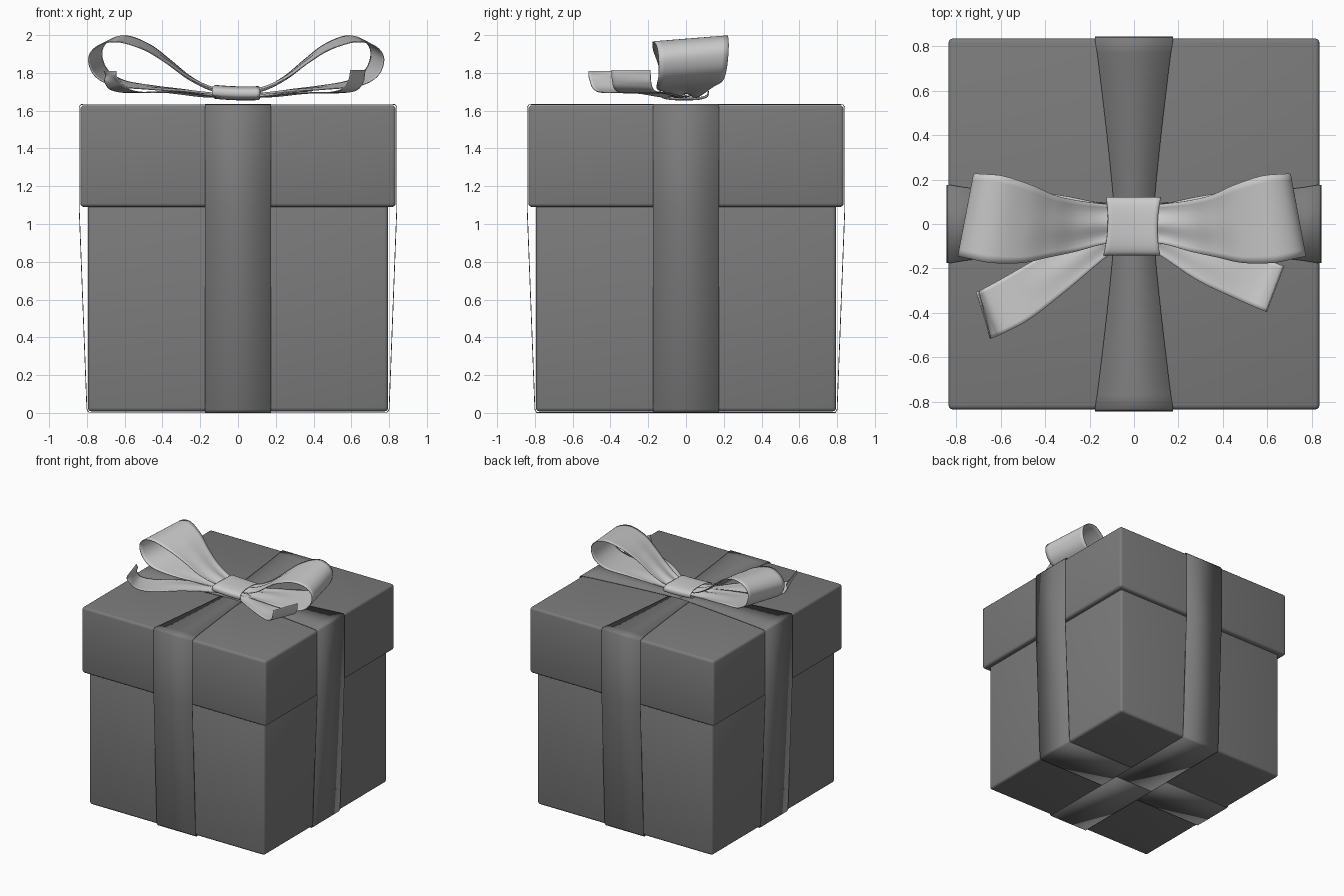
import bpy, bmesh, math
from mathutils import Vector

cube = bpy.data.objects.get("Cube")
if cube:
    bpy.data.objects.remove(cube, do_unlink=True)


def material(name, value):
    m = bpy.data.materials.new(name)
    m.use_nodes = True
    m.diffuse_color = (value, value, value, 1)
    m.node_tree.nodes["Principled BSDF"].inputs["Base Color"].default_value = (value, value, value, 1)
    return m


dark = material("dark grey", 0.2)
light = material("light grey", 0.6)


def finish(bm, name, mat):
    bmesh.ops.recalc_face_normals(bm, faces=bm.faces)
    mesh = bpy.data.meshes.new(name)
    bm.to_mesh(mesh)
    bm.free()
    mesh.materials.append(mat)
    ob = bpy.data.objects.new(name, mesh)
    bpy.context.collection.objects.link(ob)
    bpy.ops.object.select_all(action='DESELECT')
    ob.select_set(True)
    bpy.context.view_layer.objects.active = ob
    bpy.ops.object.shade_smooth_by_angle(angle=math.radians(40))
    return ob


def rounded_box(name, half, bottom, top):
    bm = bmesh.new()
    bmesh.ops.create_cube(bm, size=2)
    for v in bm.verts:
        v.co = (v.co.x * half, v.co.y * half, top if v.co.z > 0 else bottom)
    bmesh.ops.bevel(bm, geom=bm.edges[:], offset=0.02, segments=3, profile=0.5, affect='EDGES')
    return finish(bm, name, dark)


def sheet(name, rows, mat, thickness, closed=False):
    """Thin cloth through rows of points."""
    bm = bmesh.new()
    grid = [[bm.verts.new(p) for p in row] for row in rows]
    pairs = list(zip(grid, grid[1:]))
    if closed:
        pairs.append((grid[-1], grid[0]))
    for a, b in pairs:
        for i in range(len(a) - 1):
            bm.faces.new((a[i], a[i + 1], b[i + 1], b[i]))
    ob = finish(bm, name, mat)
    solid = ob.modifiers.new("thickness", 'SOLIDIFY')
    solid.thickness = thickness
    solid.offset = 0
    return ob


def smooth_path(points, steps=8):
    """Catmull-Rom interpolation of tuples."""
    p = [Vector(q) for q in points]
    p = [p[0] * 2 - p[1]] + p + [p[-1] * 2 - p[-2]]
    out = []
    for a, b, c, d in zip(p, p[1:], p[2:], p[3:]):
        for i in range(steps):
            t = i / steps
            out.append(0.5 * (2 * b + (c - a) * t + (2 * a - 5 * b + 4 * c - d) * t ** 2
                              + (3 * b - a - 3 * c + d) * t ** 3))
    return out + [p[-2]]


ACROSS = [i / 6 - 1 for i in range(13)]

# Box and lid
rounded_box("box_body", 0.795, 0.008, 1.12)
rounded_box("box_lid", 0.835, 1.09, 1.628)

# Flat ribbons over the lid, down the sides and under the box
half_path = [(0.84 * i / 12, 1.634) for i in range(12)]
half_path += [(0.83, 1.633), (0.841, 1.62), (0.841, 1.09), (0.80, 0.02), (0.79, 0.003), (0, 0.003)]
for k in range(4):
    rows = []
    for i, (r, z) in enumerate(half_path):
        w = 0.085 + 0.09 * (r / 0.84) ** 1.2 if i < 12 else 0.176
        c, s = round(math.cos(k * math.pi / 2)), round(math.sin(k * math.pi / 2))
        rows.append([(r * c - w * e * s, r * s + w * e * c, z - 0.001 * (k % 2)) for e in (-1, 1)])
    sheet("box_ribbon_" + ("left", "back", "right", "front")[k], rows, dark, 0.004)

# Bow loops: x, z, half width, y centre
loop = [(0.02, 1.705, 0.08, 0), (0.13, 1.715, 0.09, 0), (0.25, 1.775, 0.115, -0.01),
        (0.36, 1.86, 0.14, -0.01), (0.47, 1.935, 0.175, 0), (0.60, 1.978, 0.195, 0.02),
        (0.70, 1.955, 0.19, 0.035), (0.745, 1.89, 0.185, 0.04), (0.715, 1.80, 0.18, 0.035),
        (0.62, 1.745, 0.175, 0.02), (0.45, 1.722, 0.15, 0), (0.28, 1.705, 0.12, 0),
        (0.13, 1.685, 0.09, 0), (0.02, 1.68, 0.08, 0)]
for side, scale in (("left", 1.0), ("right", -1.025)):
    rows = []
    for x, z, w, yc in smooth_path(loop):
        gather = 0.012 * max(0, 1 - x / 0.5)
        rows.append([(scale * x * (1 - 0.25 * (yc + w * e)), yc + w * e,
                      z + 0.13 * x * (yc + w * e) + gather * math.cos(e * 5)) for e in ACROSS])
    sheet("bow_loop_" + side, rows, light, 0.005)

# Bow tails: x, y, z, half width
tails = {
    "left": [(0.03, -0.03, 1.685, 0.06), (0.15, -0.08, 1.68, 0.07), (0.33, -0.17, 1.695, 0.095),
             (0.50, -0.235, 1.695, 0.11), (0.585, -0.272, 1.71, 0.11), (0.622, -0.287, 1.75, 0.11),
             (0.635, -0.292, 1.815, 0.11)],
    "right": [(-0.03, -0.03, 1.685, 0.06), (-0.15, -0.08, 1.68, 0.07), (-0.35, -0.215, 1.70, 0.095),
              (-0.52, -0.33, 1.695, 0.11), (-0.62, -0.385, 1.71, 0.11), (-0.662, -0.405, 1.75, 0.11),
              (-0.677, -0.41, 1.81, 0.11)]}
for side, path in tails.items():
    pts = smooth_path(path)
    rows = []
    for i, (x, y, z, w) in enumerate(pts):
        d = pts[min(i + 1, len(pts) - 1)] - pts[max(i - 1, 0)]
        across = Vector((-d.y, d.x)).normalized() * w
        fold = 0.01 * max(0, 1 - abs(x) / 0.5)
        rows.append([(x + across.x * e, y + across.y * e, z + fold * math.cos(e * 4)) for e in ACROSS])
    sheet("bow_tail_" + side, rows, light, 0.005)

# Knot wrapped around the middle, slightly pinched and tilted
rows = []
for i in range(40):
    a = 2 * math.pi * i / 40
    c, s = math.cos(a), math.sin(a)
    y = -0.01 + 0.128 * math.copysign(abs(c) ** 0.7, c)
    z = 1.692 + 0.034 * math.copysign(abs(s) ** 0.7, s)
    w = 0.112 + 0.8 * y * y
    rows.append([(-0.006 + 0.03 * y + w * e, y, z - 0.03 * w * e + 0.004 * e * e) for e in ACROSS])
sheet("bow_knot", rows, light, 0.006, closed=True)
